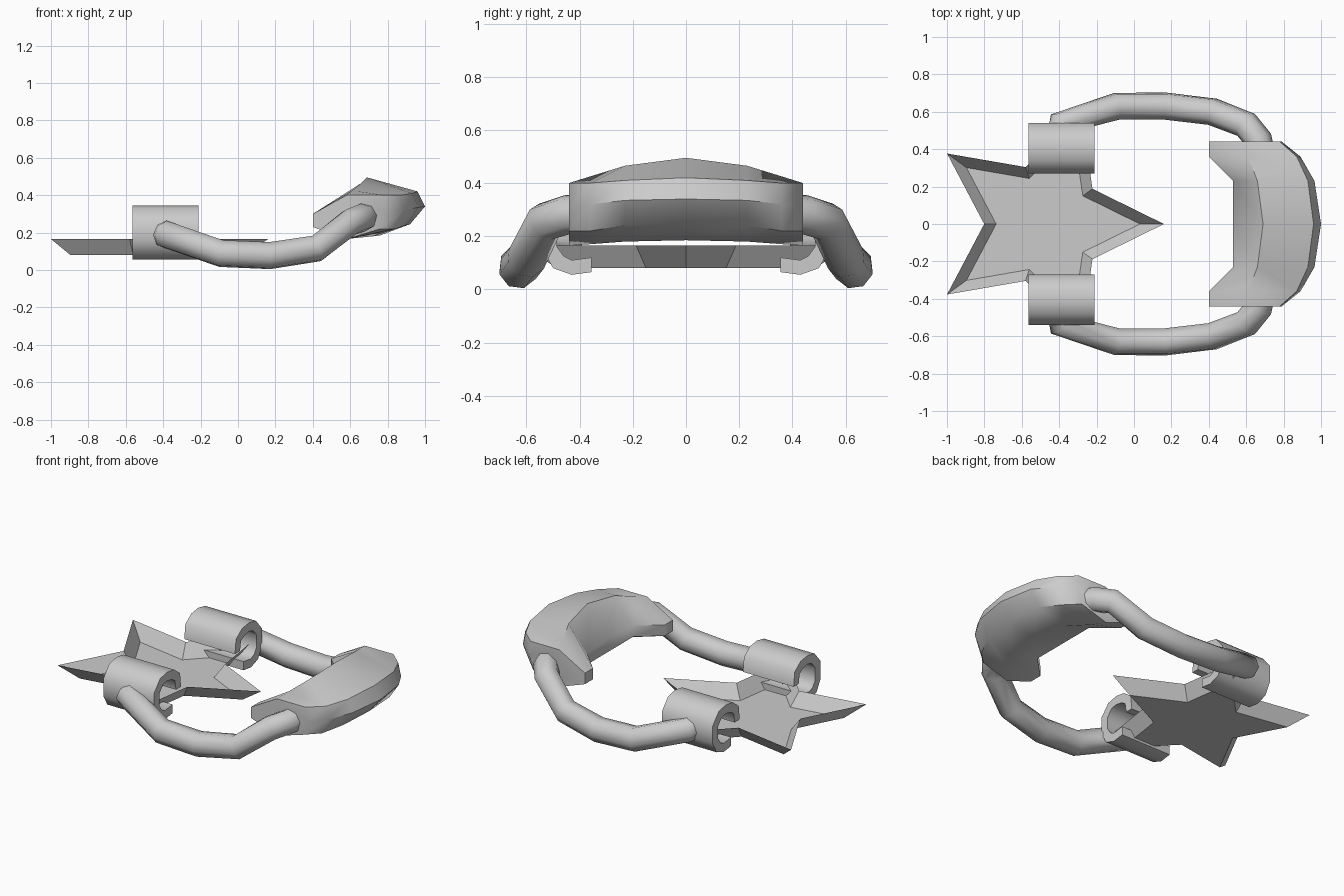
import bpy, bmesh, math

if "Cube" in bpy.data.objects:
    bpy.data.objects.remove(bpy.data.objects["Cube"])


def finish(obj, angle=40, mirror=False):
    bpy.ops.object.select_all(action='DESELECT')
    obj.select_set(True)
    bpy.context.view_layer.objects.active = obj
    if mirror:
        mod = obj.modifiers.new("mirror", 'MIRROR')
        mod.use_axis = (False, True, False)
        mod.use_mirror_merge = False
    bpy.ops.object.shade_smooth_by_angle(angle=math.radians(angle))


def loft(name, rings, cap_start=True, cap_end=True):
    """Bridge equal-length closed rings of points into one mesh."""
    bm = bmesh.new()
    loops = [[bm.verts.new(p) for p in r] for r in rings]
    n = len(loops[0])
    for a, b in zip(loops, loops[1:]):
        for i in range(n):
            j = (i + 1) % n
            bm.faces.new((a[i], a[j], b[j], b[i]))
    if cap_start:
        bm.faces.new(loops[0][::-1])
    if cap_end:
        bm.faces.new(loops[-1])
    bmesh.ops.recalc_face_normals(bm, faces=bm.faces)
    me = bpy.data.meshes.new(name)
    bm.to_mesh(me)
    bm.free()
    obj = bpy.data.objects.new(name, me)
    bpy.context.collection.objects.link(obj)
    return obj


# Star dish: open at the top, sloping walls down to a smaller floor
def star(scale, z):
    pts = []
    for i in range(10):
        r = (0.641 if i % 2 == 0 else 0.32) * scale
        a = math.radians(36 * i)
        pts.append((-0.481 + r * math.cos(a), r * math.sin(a), z))
    return pts


finish(loft("star_plate", [star(1, 0.165), star(0.8, 0.08)], cap_start=False), 30)

# Clip sleeves: C-shaped profile in y-z, open towards the star
outer = [(0.27, 0.20), (0.28, 0.29), (0.34, 0.335), (0.41, 0.345), (0.48, 0.33),
         (0.54, 0.26), (0.54, 0.15), (0.50, 0.08), (0.43, 0.055), (0.355, 0.065)]
inner = [(0.355, 0.12), (0.43, 0.11), (0.46, 0.125), (0.485, 0.16), (0.485, 0.24),
         (0.45, 0.28), (0.41, 0.29), (0.36, 0.28), (0.33, 0.26), (0.32, 0.20)]
profile = outer + inner
finish(loft("clip_sleeve", [[(x, y, z) for y, z in profile] for x in (-0.565, -0.21)]),
       50, mirror=True)

# Bowed side arms running from sleeve to handle
path = [(-0.40, 0.40, 0.20), (-0.385, 0.54, 0.19), (-0.09, 0.63, 0.088),
        (0.17, 0.63, 0.077), (0.42, 0.60, 0.115), (0.60, 0.53, 0.255),
        (0.665, 0.45, 0.28), (0.69, 0.34, 0.29)]
curve = bpy.data.curves.new("side_arm", 'CURVE')
curve.dimensions = '3D'
curve.bevel_depth = 0.075
curve.bevel_resolution = 2
curve.use_fill_caps = True
sp = curve.splines.new('POLY')
sp.points.add(len(path) - 1)
for p, co in zip(sp.points, path):
    p.co = (*co, 1)
arm = bpy.data.objects.new("side_arm", curve)
bpy.context.collection.objects.link(arm)
bpy.context.view_layer.objects.active = arm
arm.select_set(True)
bpy.ops.object.convert(target='MESH')
finish(bpy.context.view_layer.objects.active, 50, mirror=True)

# Curved handle: x-z sections lofted across the width
sections = [
    (0.44, [(0.40, 0.23), (0.40, 0.30), (0.58, 0.40), (0.78, 0.40),
            (0.79, 0.31), (0.76, 0.22), (0.58, 0.165)]),
    (0.36, [(0.40, 0.23), (0.40, 0.30), (0.61, 0.425), (0.87, 0.40),
            (0.89, 0.32), (0.84, 0.22), (0.62, 0.17)]),
    (0.23, [(0.53, 0.24), (0.53, 0.31), (0.66, 0.465), (0.93, 0.41),
            (0.965, 0.335), (0.90, 0.24), (0.72, 0.18)]),
    (0.0, [(0.53, 0.24), (0.53, 0.32), (0.69, 0.495), (0.96, 0.42),
           (1.0, 0.34), (0.92, 0.245), (0.76, 0.185)]),
]
full = sections + [(-y, s) for y, s in reversed(sections[:-1])]
finish(loft("handle", [[(x, y, z) for x, z in s] for y, s in full]), 45)
